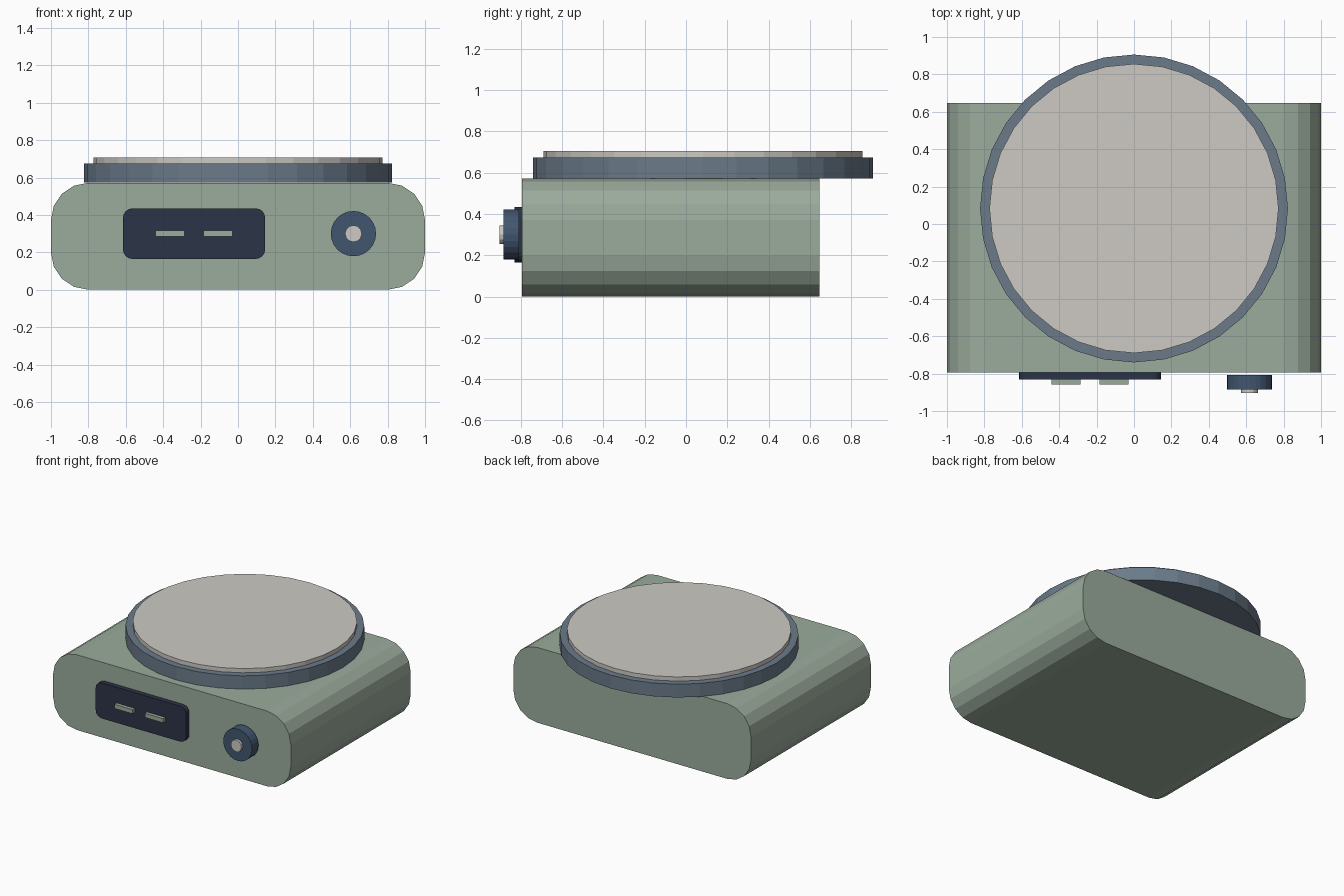
import bpy
import bmesh
from math import cos, sin, pi

cube = bpy.data.objects.get("Cube")
if cube:
    bpy.data.objects.remove(cube, do_unlink=True)


def material(name, rgb):
    # sRGB bytes to linear
    lin = [((c / 255 + 0.055) / 1.055) ** 2.4 for c in rgb] + [1]
    m = bpy.data.materials.new(name)
    m.use_nodes = True
    m.diffuse_color = lin
    m.node_tree.nodes["Principled BSDF"].inputs["Base Color"].default_value = lin
    return m


SAGE = material("sage green", (155, 171, 156))
SLATE = material("slate blue", (107, 123, 138))
CREAM = material("warm cream", (205, 202, 196))
NAVY = material("dark navy", (43, 51, 71))
DENIM = material("denim blue", (66, 86, 111))


def rounded_rect(x0, x1, z0, z1, r, steps):
    """Outline with round corners, counter-clockwise."""
    corners = [(x1 - r, z1 - r), (x0 + r, z1 - r), (x0 + r, z0 + r), (x1 - r, z0 + r)]
    return [(cx + r * cos((q + i / steps) * pi / 2), cz + r * sin((q + i / steps) * pi / 2))
            for q, (cx, cz) in enumerate(corners) for i in range(steps + 1)]


def circle(cx, cy, r, n):
    return [(cx + r * cos(2 * pi * i / n), cy + r * sin(2 * pi * i / n)) for i in range(n)]


def prism(name, outline, a, b, axis, mat):
    """Extrude an outline from a to b along y or z."""
    bm = bmesh.new()
    place = (lambda u, v, d: (u, d, v)) if axis == "y" else (lambda u, v, d: (u, v, d))
    rings = [[bm.verts.new(place(u, v, d)) for u, v in outline] for d in (a, b)]
    bm.faces.new(rings[0])
    bm.faces.new(rings[1])
    n = len(outline)
    for i in range(n):
        j = (i + 1) % n
        bm.faces.new((rings[0][i], rings[0][j], rings[1][j], rings[1][i]))
    bmesh.ops.recalc_face_normals(bm, faces=bm.faces)
    mesh = bpy.data.meshes.new(name)
    bm.to_mesh(mesh)
    bm.free()
    mesh.materials.append(mat)
    obj = bpy.data.objects.new(name, mesh)
    bpy.context.collection.objects.link(obj)
    return obj


# Housing
prism("housing", rounded_rect(-1, 1, 0, 0.572, 0.2, 4), -0.794, 0.647, "y", SAGE)

# Round platform and its top plate
prism("platform_ring", circle(0, 0.083, 0.823, 32), 0.573, 0.674, "z", SLATE)
prism("top_plate", circle(0, 0.083, 0.773, 32), 0.674, 0.706, "z", CREAM)

# Display with two raised dashes
prism("display_panel", rounded_rect(-0.615, 0.145, 0.165, 0.435, 0.05, 4), -0.831, -0.794, "y", NAVY)
for side, x in (("right", -0.363), ("left", -0.107)):
    prism("display_dash_" + side, [(x - 0.077, 0.284), (x + 0.077, 0.284),
                                   (x + 0.077, 0.316), (x - 0.077, 0.316)],
          -0.857, -0.831, "y", SAGE)

# Control knob
prism("knob", circle(0.617, 0.3, 0.121, 24), -0.885, -0.808, "y", DENIM)
prism("knob_cap", circle(0.617, 0.3, 0.045, 12), -0.904, -0.885, "y", CREAM)
